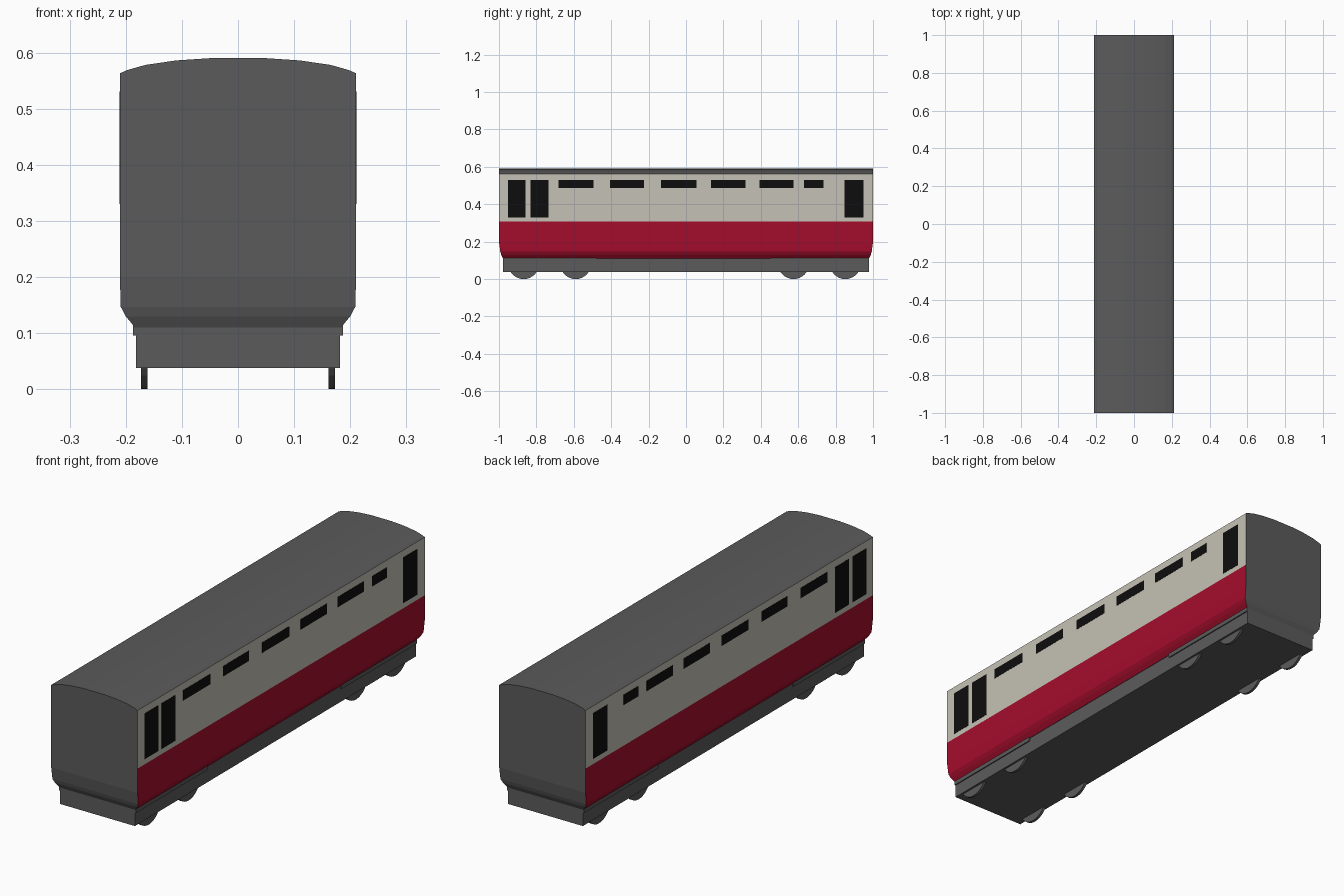
import bpy, bmesh, math
from mathutils import Matrix

if "Cube" in bpy.data.objects:
    bpy.data.objects.remove(bpy.data.objects["Cube"])


def material(name, rgb):
    m = bpy.data.materials.new(name)
    m.diffuse_color = (*rgb, 1)
    m.use_nodes = True
    m.node_tree.nodes["Principled BSDF"].inputs["Base Color"].default_value = m.diffuse_color
    return m


GREY = material("dark grey", (0.105, 0.105, 0.105))
CREAM = material("cream", (0.56, 0.535, 0.465))
RED = material("crimson", (0.37, 0.004, 0.025))
BLACK = material("window black", (0.004, 0.004, 0.004))


def finish(bm, name, mats):
    bmesh.ops.recalc_face_normals(bm, faces=bm.faces[:])
    me = bpy.data.meshes.new(name)
    bm.to_mesh(me)
    bm.free()
    for m in mats:
        me.materials.append(m)
    ob = bpy.data.objects.new(name, me)
    bpy.context.collection.objects.link(ob)
    return ob


def box(name, mat, xs, ys, zs):
    bm = bmesh.new()
    size = [b - a for a, b in (xs, ys, zs)]
    mid = [(a + b) / 2 for a, b in (xs, ys, zs)]
    bmesh.ops.create_cube(bm, size=1, matrix=Matrix.Translation(mid) @ Matrix.Diagonal((*size, 1)))
    return finish(bm, name, [mat])


def mirrored_x(a, b, side):
    return tuple(sorted((a * side, b * side)))


# Coach body: stacked rectangular rings (z, half width, half length)
RINGS = [(0.11, 0.184, 0.978), (0.118, 0.19, 0.982), (0.13, 0.2, 0.988),
         (0.147, 0.209, 0.993), (0.2, 0.2105, 1.0), (0.307, 0.2105, 1.0), (0.563, 0.2105, 1.0)]
bm = bmesh.new()
rings = [[bm.verts.new((sx * x, sy * y, z)) for sx, sy in ((-1, -1), (1, -1), (1, 1), (-1, 1))]
         for z, x, y in RINGS]
for lo, hi in zip(rings, rings[1:]):
    for i in range(4):
        j = (i + 1) % 4
        bm.faces.new((lo[i], lo[j], hi[j], hi[i]))
bm.faces.new(rings[0])
bm.normal_update()
for f in bm.faces:      # grey ends and floor, cream above crimson on the sides
    if len({round(v.co.z, 4) for v in f.verts}) == 1 or abs(f.normal.y) > abs(f.normal.x):
        f.material_index = 0
    else:
        f.material_index = 1 if f.calc_center_median().z > 0.307 else 2
finish(bm, "coach_body", [GREY, CREAM, RED])

# Arched roof: half profile mirrored, extruded along the coach
HALF = [(0.2105, 0.563), (0.197, 0.569), (0.165, 0.578), (0.11, 0.586), (0.05, 0.59)]
profile = HALF + [(-x, z) for x, z in reversed(HALF)]
bm = bmesh.new()
arch = bm.faces.new([bm.verts.new((x, -1, z)) for x, z in profile])
ext = bmesh.ops.extrude_face_region(bm, geom=[arch])["geom"]
bmesh.ops.translate(bm, vec=(0, 2, 0), verts=[v for v in ext if isinstance(v, bmesh.types.BMVert)])
finish(bm, "roof", [GREY])

# Underframe
box("underframe", GREY, (-0.182, 0.182), (-0.978, 0.978), (0.038, 0.111))

DOORS = [(-0.953, -0.857), (-0.832, -0.736), (0.848, 0.948)]
VENTS = [(-0.683, -0.495), (-0.405, -0.224), (-0.133, 0.055),
         (0.135, 0.318), (0.392, 0.575), (0.632, 0.735)]
for side, label in ((1, "right"), (-1, "left")):
    # Tall door windows and shallow side windows
    pane_x = mirrored_x(0.2095, 0.2115, side)
    for ys in DOORS:
        box(f"door_window_{label}", BLACK, pane_x, ys, (0.33, 0.531))
    for ys in VENTS:
        box(f"side_window_{label}", BLACK, pane_x, ys, (0.486, 0.531))
    # Sole bar strips above the wheels
    for ys in ((-0.978, -0.48), (0.455, 0.978)):
        box(f"sole_bar_{label}", GREY, mirrored_x(0.181, 0.187, side), ys, (0.096, 0.114))
    # Wheels
    for y in (-0.868, -0.59, 0.575, 0.852):
        bm = bmesh.new()
        bmesh.ops.create_cone(bm, cap_ends=True, segments=32, radius1=0.083, radius2=0.083, depth=0.012,
                              matrix=Matrix.Translation((side * 0.167, y, 0.083)) @ Matrix.Rotation(math.pi / 2, 4, 'Y'))
        finish(bm, f"wheel_{label}", [GREY])
